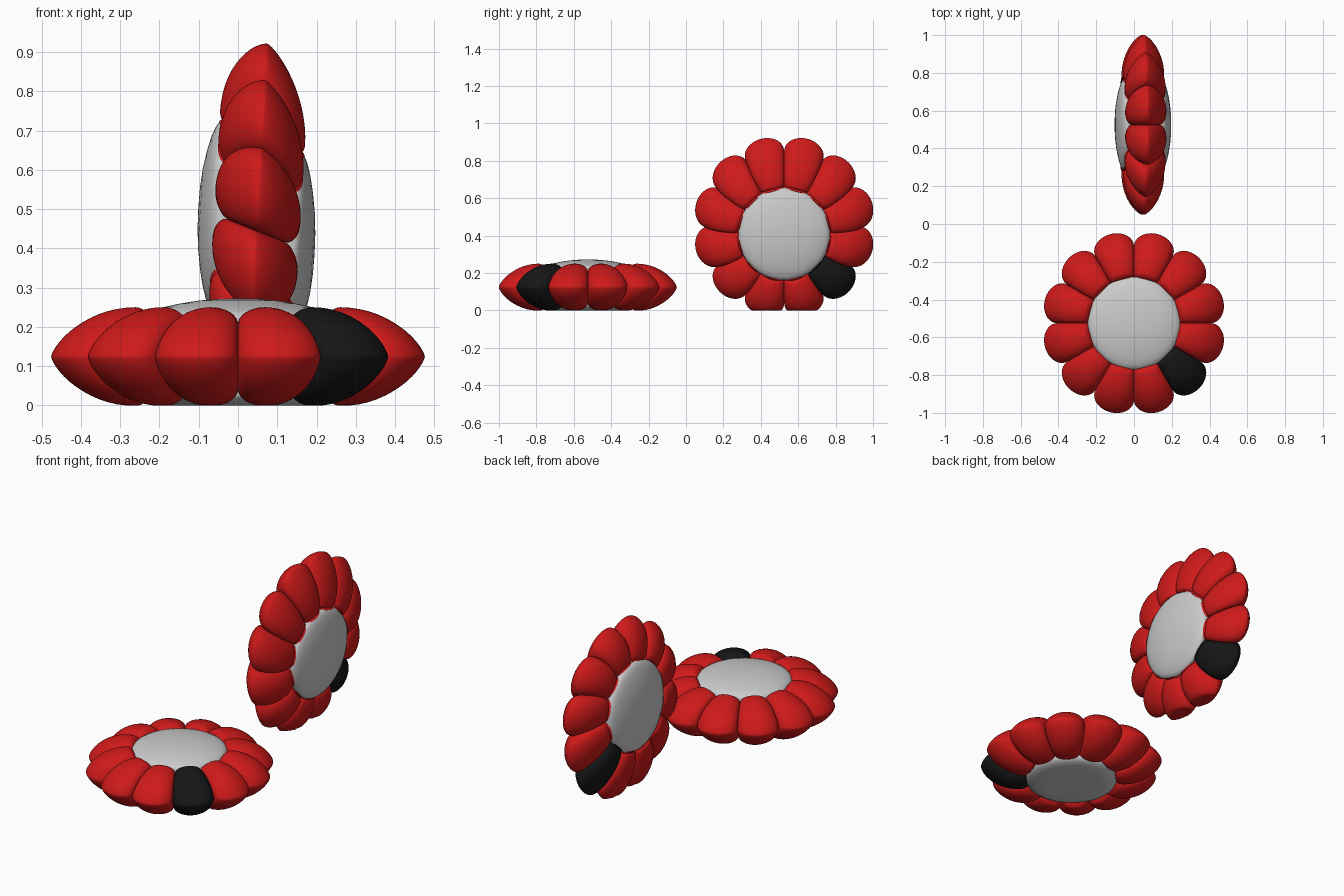
import bpy
from math import sin, cos, pi, radians

if "Cube" in bpy.data.objects:
    bpy.data.objects.remove(bpy.data.objects["Cube"])

PETALS = 12
BLACK_PETAL = 10          # petal centred at -45 degrees


def material(name, color):
    m = bpy.data.materials.new(name)
    m.diffuse_color = color
    m.use_nodes = True
    m.node_tree.nodes["Principled BSDF"].inputs["Base Color"].default_value = m.diffuse_color
    return m


red = material("red_fabric", (0.62, 0.01, 0.01, 1))
black = material("black_fabric", (0.008, 0.008, 0.008, 1))


def lying(p):
    # cushion flat on the ground
    x, y, w = p
    return (x, y - 0.525, max(0.0, 0.124 + w))


def standing(p):
    # cushion upright, leaning and sagging a little, flattened where it rests
    u, v, w = p
    w *= 0.86 if (u * u + v * v) ** 0.5 > 0.2451 else 1.0
    return (0.047 + w + 0.06 * v, 0.525 + u, max(0.0, 0.445 + v - 0.40 * w))


def grid_object(name, rows, place, mat=None, closed=False):
    n = len(rows[0])
    verts = [place(p) for row in rows for p in row]
    faces = []
    for i in range(len(rows) - 1):
        for j in range(n if closed else n - 1):
            k = (j + 1) % n
            faces.append((i * n + j, (i + 1) * n + j, (i + 1) * n + k, i * n + k))
    if closed:
        faces.append(tuple(range(n)))
    mesh = bpy.data.meshes.new(name)
    mesh.from_pydata(verts, [], faces)
    mesh.validate()
    ob = bpy.data.objects.new(name, mesh)
    bpy.context.collection.objects.link(ob)
    if mat:
        mesh.materials.append(mat)
    bpy.context.view_layer.objects.active = ob
    ob.select_set(True)
    bpy.ops.object.mode_set(mode='EDIT')
    bpy.ops.mesh.select_all(action='SELECT')
    bpy.ops.mesh.normals_make_consistent(inside=False)
    bpy.ops.object.mode_set(mode='OBJECT')
    bpy.ops.object.shade_smooth_by_angle(angle=radians(50))
    ob.select_set(False)


def petal(name, index, place, mat):
    # puffed wedge: each row is a lens section from upper inner edge round to lower
    mid = radians(15 + 30 * index)
    rows = []
    for i in range(25):
        u = sin(pi / 2 * (i / 12 - 1))
        a = mid + u * pi / PETALS
        puff = (1 - u * u) ** 0.5
        outer = 0.405 + 0.083 * puff
        h = 0.126 * (0.66 + 0.34 * puff)
        section = []
        for k in range(5):
            s = 1 - k / 5
            section.append((0.27 - 0.034 * s, h * (1 - 0.22 * s * s)))
        for k in range(15):
            t = sin(pi / 2 * k / 14)
            section.append((0.27 + (outer - 0.27) * t, h * max(0, 1 - t * t) ** 0.72))
        section += [(r, -z) for r, z in reversed(section[:-1])]
        rows.append([(r * cos(a), r * sin(a), z) for r, z in section])
    grid_object(name, rows, place, mat)


def center_pad(name, side, place):
    # domed round pad with a short tucked rim
    profile = [(0.004, 0.148), (0.05, 0.147), (0.10, 0.143), (0.15, 0.135),
               (0.19, 0.126), (0.22, 0.116), (0.238, 0.106), (0.245, 0.096),
               (0.243, 0.07)]
    rows = [[(r * cos(2 * pi * j / 64), r * sin(2 * pi * j / 64), side * z)
             for j in range(64)] for r, z in profile]
    grid_object(name, rows, place, closed=True)


for label, place in (("lying", lying), ("standing", standing)):
    for n in range(PETALS):
        petal(f"{label}_petal_{n + 1}", n, place, black if n == BLACK_PETAL else red)
    center_pad(f"{label}_pad_front", 1, place)
    center_pad(f"{label}_pad_back", -1, place)
